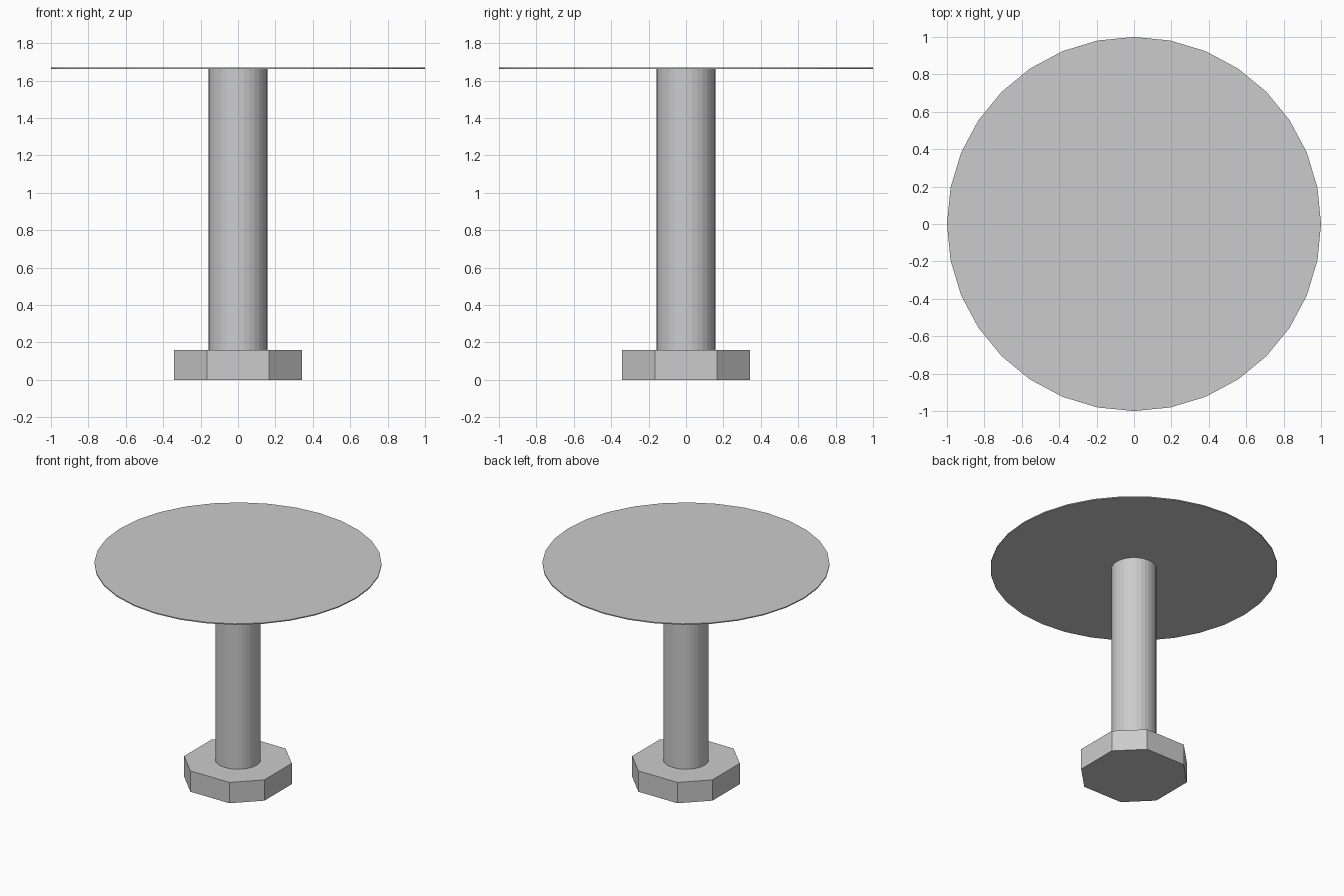
import bpy
import bmesh
from math import cos, sin, pi

if "Cube" in bpy.data.objects:
    bpy.data.objects.remove(bpy.data.objects["Cube"])


def prism(name, outline, z0, z1):
    """Extrude a flat outline from z0 up to z1 into a closed solid."""
    bm = bmesh.new()
    base = bm.faces.new([bm.verts.new((x, y, z0)) for x, y in outline])
    ext = bmesh.ops.extrude_face_region(bm, geom=[base], use_keep_orig=True)
    top = [g for g in ext["geom"] if isinstance(g, bmesh.types.BMVert)]
    bmesh.ops.translate(bm, verts=top, vec=(0, 0, z1 - z0))
    bmesh.ops.recalc_face_normals(bm, faces=bm.faces)
    mesh = bpy.data.meshes.new(name)
    bm.to_mesh(mesh)
    bm.free()
    obj = bpy.data.objects.new(name, mesh)
    bpy.context.collection.objects.link(obj)
    return obj


def circle(radius, sides=32):
    return [(radius * cos(2 * pi * i / sides), radius * sin(2 * pi * i / sides))
            for i in range(sides)]


# Foot: square block with chamfered corners
a, b = 0.341, 0.166
foot = [(a, -b), (a, b), (b, a), (-b, a), (-a, b), (-a, -b), (-b, -a), (b, -a)]
prism("foot", foot, 0.0, 0.16)

# Column
prism("column", circle(0.158), 0.16, 1.662)

# Thin round table top
prism("table_top", circle(1.0), 1.662, 1.67)
